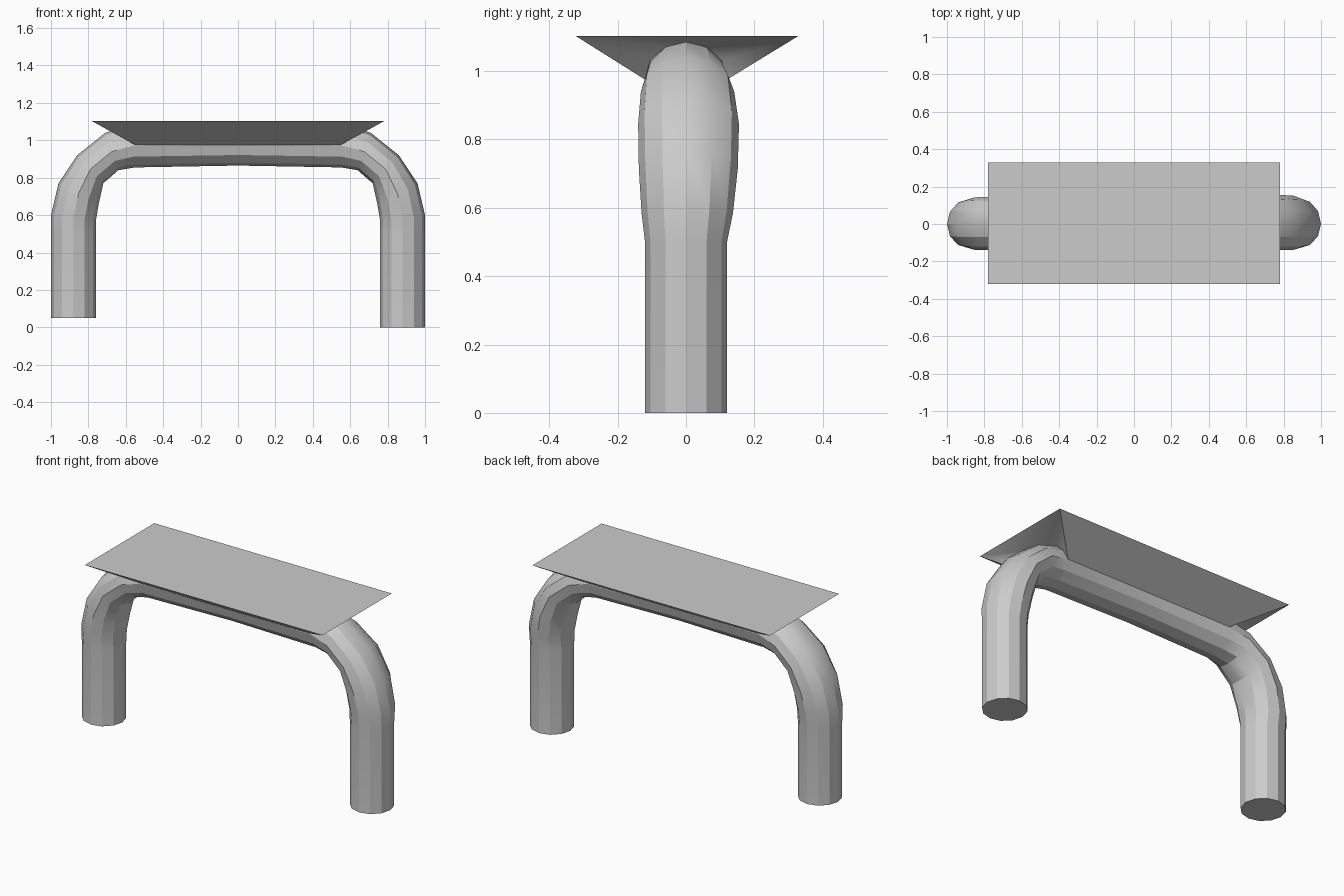
import bpy, bmesh, math
from mathutils import Vector

if "Cube" in bpy.data.objects:
    bpy.data.objects.remove(bpy.data.objects["Cube"])

SIDES = 12


def finish(name, bm):
    bmesh.ops.recalc_face_normals(bm, faces=bm.faces)
    mesh = bpy.data.meshes.new(name)
    bm.to_mesh(mesh)
    bm.free()
    obj = bpy.data.objects.new(name, mesh)
    bpy.context.collection.objects.link(obj)
    bpy.ops.object.select_all(action='DESELECT')
    obj.select_set(True)
    bpy.context.view_layer.objects.active = obj
    bpy.ops.object.shade_smooth_by_angle(angle=math.radians(25))
    return obj


# Bent tube: outer x, z / inner x, z / half width in y, from foot to bar
bend = [(1.0, 0.5, 0.76, 0.5, 0.12),
        (1.0, 0.60, 0.76, 0.57, 0.13),
        (0.96, 0.77, 0.745, 0.66, 0.138),
        (0.86, 0.92, 0.72, 0.77, 0.14),
        (0.71, 1.04, 0.64, 0.84, 0.132),
        (0.58, 1.085, 0.55, 0.855, 0.12)]


def half(side, foot_z, bulge):
    rows = [(1.0, foot_z, 0.76, foot_z, 0.12)] + bend
    return [(side * a, b, side * c, d, w, 0.12 + (w - 0.12) * bulge)
            for a, b, c, d, w in rows]


rings = half(-1, 0.05, 1.25) + [(0, 1.09, 0, 0.865, 0.12, 0.12)]
rings += half(1, 0.0, 1.75)[::-1]

bm = bmesh.new()
loops = []
for ox, oz, ix, iz, front, back in rings:
    outer, inner = Vector((ox, 0, oz)), Vector((ix, 0, iz))
    mid, arm = (outer + inner) / 2, (outer - inner) / 2
    loop = []
    for k in range(SIDES):
        a = math.tau * k / SIDES
        s = math.sin(a)
        y = s * (back if s > 0 else front)
        loop.append(bm.verts.new(mid + arm * math.cos(a) + Vector((0, y, 0))))
    loops.append(loop)
for p, q in zip(loops, loops[1:]):
    for k in range(SIDES):
        n = (k + 1) % SIDES
        bm.faces.new((p[k], p[n], q[n], q[k]))
bm.faces.new(loops[0])
bm.faces.new(loops[-1])
finish("bent_tube_frame", bm)

# Flared pad: ends fan from the pad corners onto the tube
arc = [(0.55, -0.12, 0.975), (0.57, -0.105, 1.03), (0.58, -0.06, 1.07),
       (0.585, 0, 1.085),
       (0.58, 0.06, 1.07), (0.57, 0.105, 1.03), (0.55, 0.12, 0.975)]
bm = bmesh.new()
ends = []
for side in (-1, 1):
    pts = [bm.verts.new((side * x, y, z)) for x, y, z in arc]
    lo, hi = [bm.verts.new((side * 0.78, y, 1.102)) for y in (-0.322, 0.328)]
    for i in range(3):
        bm.faces.new((lo, pts[i], pts[i + 1]))
        bm.faces.new((hi, pts[i + 3], pts[i + 4]))
    bm.faces.new((lo, pts[3], hi))
    ends.append((lo, hi, pts[0], pts[6]))
(l0, h0, a0, b0), (l1, h1, a1, b1) = ends
bm.faces.new((l0, l1, h1, h0))
bm.faces.new((l0, a0, a1, l1))
bm.faces.new((h0, h1, b1, b0))
finish("flared_seat_pad", bm)
